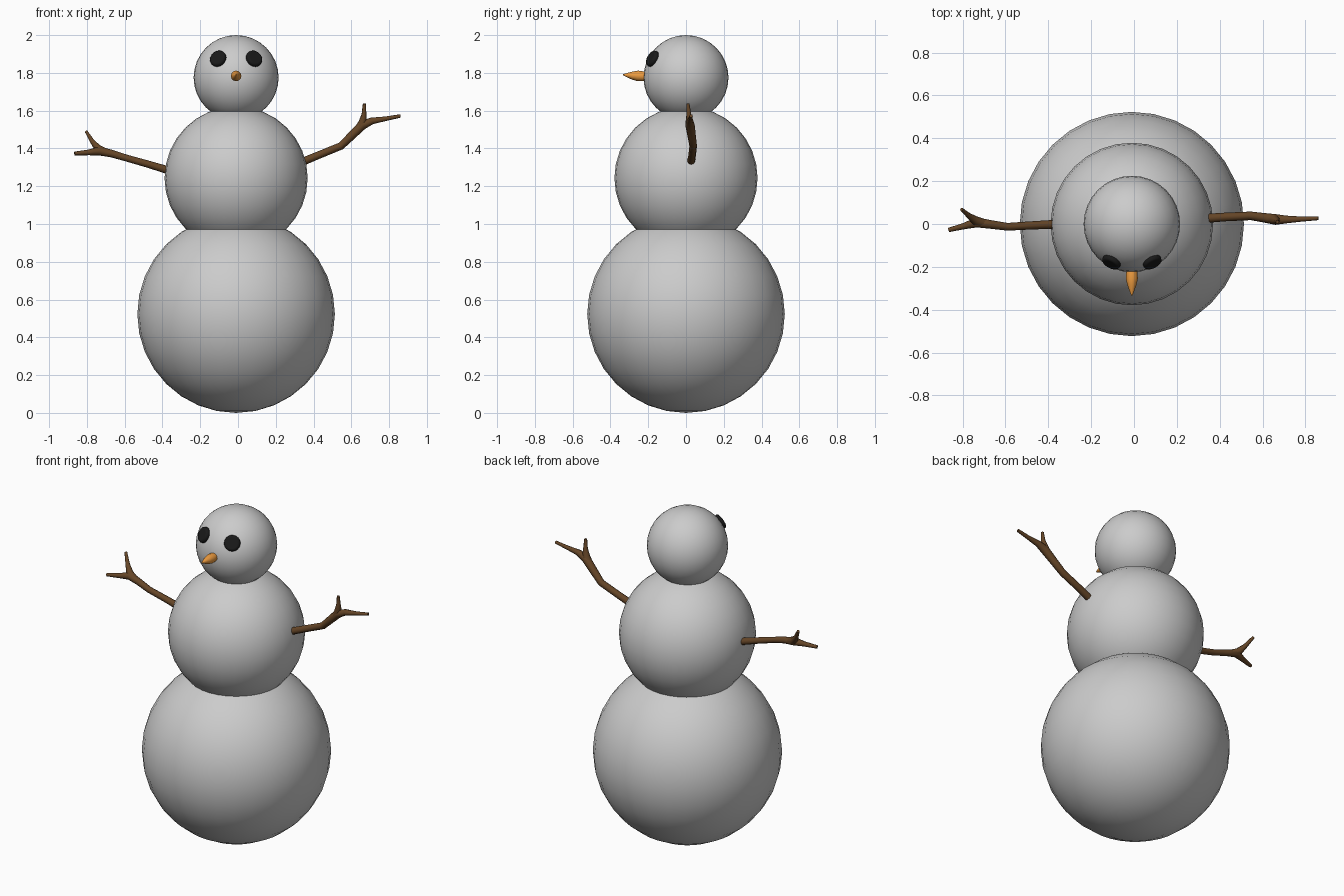
import bpy, math
from mathutils import Vector

if "Cube" in bpy.data.objects:
    bpy.data.objects.remove(bpy.data.objects["Cube"])

CX = -0.01  # body axis


def material(name, rgb):
    m = bpy.data.materials.new(name)
    m.diffuse_color = (*rgb, 1)
    m.use_nodes = True
    m.node_tree.nodes["Principled BSDF"].inputs["Base Color"].default_value = m.diffuse_color
    return m


BROWN = material("bark", (0.13, 0.06, 0.02))
ORANGE = material("carrot", (0.85, 0.33, 0.05))
BLACK = material("coal", (0.01, 0.01, 0.01))


def ball(name, r, z):
    bpy.ops.mesh.primitive_uv_sphere_add(segments=32, ring_count=16, radius=r, location=(CX, 0, z))
    bpy.context.object.name = name
    bpy.ops.object.shade_smooth()


def tube(name, strands, mat, sides_res=2):
    """Tapered round tubes; every strand is a list of (x, y, z, radius)."""
    cu = bpy.data.curves.new(name, 'CURVE')
    cu.dimensions = '3D'
    cu.bevel_depth = 1.0
    cu.bevel_resolution = sides_res
    cu.use_fill_caps = True
    for pts in strands:
        sp = cu.splines.new('POLY')
        sp.points.add(len(pts) - 1)
        for p, (x, y, z, r) in zip(sp.points, pts):
            p.co = (x, y, z, 1)
            p.radius = r
    cu.materials.append(mat)
    ob = bpy.data.objects.new(name, cu)
    bpy.context.collection.objects.link(ob)
    bpy.ops.object.select_all(action='DESELECT')
    bpy.context.view_layer.objects.active = ob
    ob.select_set(True)
    bpy.ops.object.convert(target='MESH')
    bpy.ops.object.shade_smooth_by_angle(angle=math.radians(50))


# Three stacked snowballs
ball("bottom_ball", 0.523, 0.523)
ball("middle_ball", 0.379, 1.243)
ball("head", 0.225, 1.775)

# Coal eyes: bevelled discs lying on the head surface
for side, label in ((-1, "left"), (1, "right")):
    n = Vector((side * 0.095, -0.177, 0.10)).normalized()
    bpy.ops.mesh.primitive_cylinder_add(
        vertices=24, radius=0.045, depth=0.036,
        location=Vector((CX, 0, 1.775)) + n * 0.222,
        rotation=n.to_track_quat('Z', 'Y').to_euler())
    eye = bpy.context.object
    eye.name = label + "_eye"
    eye.data.materials.append(BLACK)
    bev = eye.modifiers.new("soft_rim", 'BEVEL')
    bev.width, bev.segments = 0.012, 3
    bpy.ops.object.shade_smooth_by_angle(angle=math.radians(40))

# Carrot nose
tube("nose", [[(CX, -0.19, 1.782, 0.021), (CX, -0.225, 1.782, 0.026),
               (CX, -0.255, 1.784, 0.028), (CX, -0.285, 1.786, 0.021),
               (CX, -0.31, 1.788, 0.012), (CX, -0.333, 1.79, 0.003)]], ORANGE, 4)

# Twig arms: a main stem running into one prong, plus a second prong
tube("right_arm", [
    [(0.345, 0.027, 1.331, 0.021), (0.43, 0.033, 1.366, 0.020),
     (0.545, 0.038, 1.413, 0.020), (0.60, 0.03, 1.466, 0.022),
     (0.66, 0.021, 1.525, 0.025), (0.71, 0.021, 1.546, 0.018),
     (0.78, 0.023, 1.557, 0.012), (0.86, 0.027, 1.572, 0.009)],
    [(0.63, 0.024, 1.495, 0.020), (0.66, 0.02, 1.535, 0.023),
     (0.667, 0.015, 1.58, 0.013), (0.669, 0.01, 1.637, 0.008)]], BROWN)
tube("left_arm", [
    [(-0.375, -0.002, 1.286, 0.021), (-0.47, -0.006, 1.315, 0.019),
     (-0.59, -0.013, 1.349, 0.018), (-0.67, -0.002, 1.373, 0.020),
     (-0.735, 0.008, 1.387, 0.024), (-0.79, -0.009, 1.379, 0.015),
     (-0.865, -0.028, 1.373, 0.010)],
    [(-0.70, 0.003, 1.38, 0.020), (-0.74, 0.015, 1.397, 0.022),
     (-0.77, 0.038, 1.435, 0.013), (-0.804, 0.068, 1.490, 0.008)]], BROWN)
